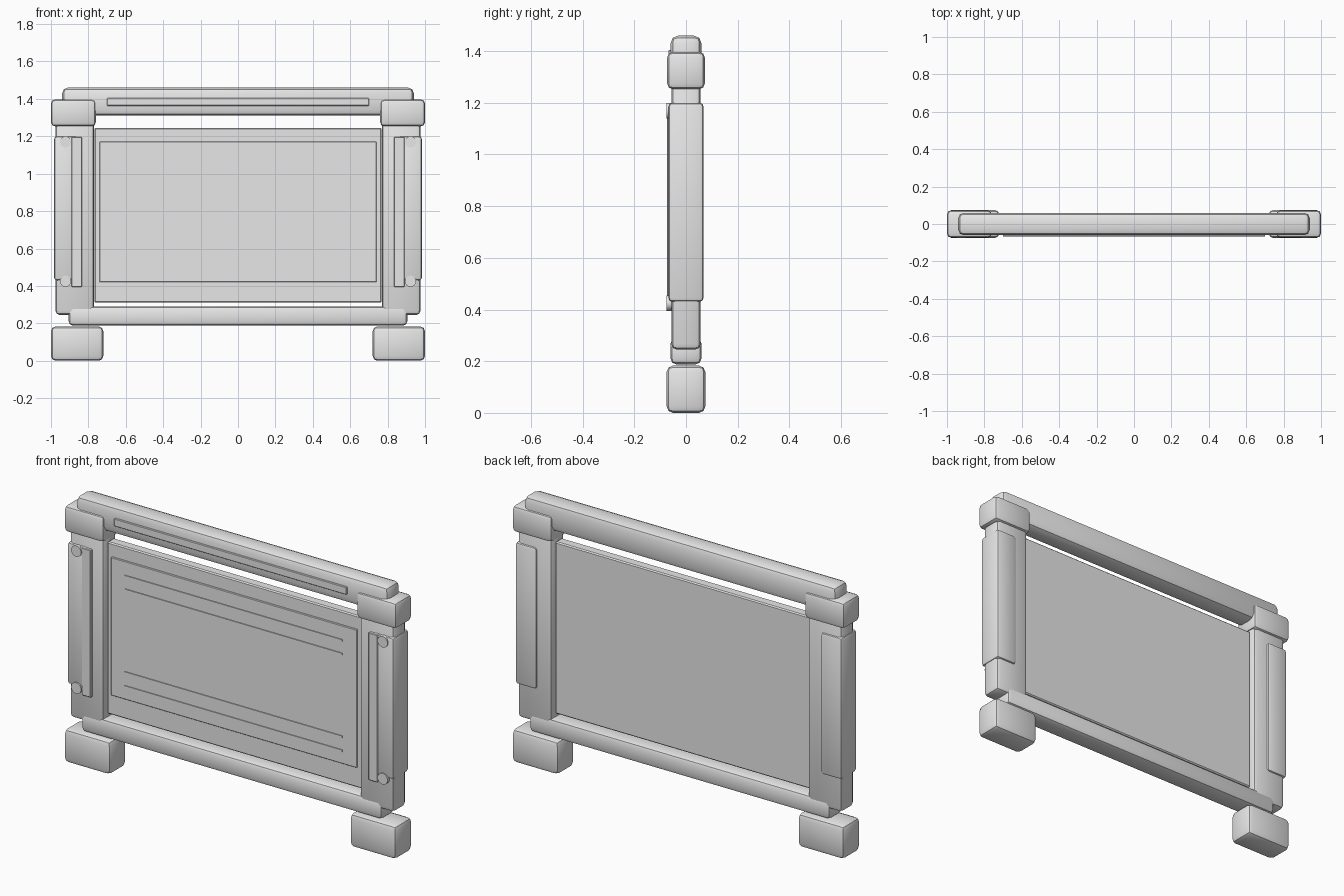
import bpy, math

cube = bpy.data.objects.get("Cube")
if cube:
    bpy.data.objects.remove(cube, do_unlink=True)

# Single grey finish
grey = bpy.data.materials.new("plain grey")
grey.use_nodes = True
colour = (0.8, 0.8, 0.8, 1)
grey.diffuse_color = colour
grey.node_tree.nodes["Principled BSDF"].inputs["Base Color"].default_value = colour


def finish(obj, name, bevel, segments):
    """Name the part, give it its finish and round its edges."""
    obj.name = obj.data.name = name
    obj.data.materials.append(grey)
    if bevel:
        mod = obj.modifiers.new("rounded_edges", "BEVEL")
        mod.width = bevel
        mod.segments = segments
        bpy.ops.object.modifier_apply(modifier=mod.name)
    bpy.ops.object.shade_smooth_by_angle(angle=math.radians(30))
    return obj


def box(name, x, y, z, bevel=0.0, segments=2):
    """Rounded box spanning the (low, high) pairs x, y and z."""
    spans = (x, y, z)
    bpy.ops.mesh.primitive_cube_add(size=1, location=[(a + b) / 2 for a, b in spans])
    obj = bpy.context.object
    obj.scale = [b - a for a, b in spans]
    bpy.ops.object.transform_apply(location=False, rotation=False, scale=True)
    return finish(obj, name, bevel, segments)


def bolt(name, x, z):
    """Round bolt head on the front of a post."""
    bpy.ops.mesh.primitive_cylinder_add(vertices=20, radius=0.03, depth=0.03,
                                        location=(x, -0.06, z),
                                        rotation=(math.pi / 2, 0, 0))
    return finish(bpy.context.object, name, 0, 1)


# Rails across the top and bottom
box("top_rail", (-0.94, 0.94), (-0.06, 0.06), (1.31, 1.46), 0.03)
box("top_rail_plate", (-0.7, 0.7), (-0.068, -0.05), (1.363, 1.405), 0.003, 1)
box("bottom_rail", (-0.905, 0.905), (-0.06, 0.06), (0.188, 0.29), 0.022)

# Board with a raised front sheet and thin ribs
box("board", (-0.768, 0.768), (-0.028, 0.028), (0.31, 1.245), 0.006, 1)
box("board_sheet", (-0.74, 0.74), (-0.036, -0.02), (0.42, 1.172), 0.003, 1)
for i, z in enumerate((1.092, 1.018, 0.568, 0.492)):
    box(f"board_rib_{i + 1}", (-0.655, 0.655), (-0.041, -0.03), (z - 0.005, z + 0.005))

# Left and right supports
for side, s in (("left", 1), ("right", -1)):
    def span(a, b):
        return tuple(sorted((s * a, s * b)))

    box(f"{side}_foot", span(0.72, 1.0), (-0.075, 0.075), (0.0, 0.183), 0.025)
    box(f"{side}_post", span(0.77, 0.976), (-0.057, 0.057), (0.245, 1.33), 0.022)
    box(f"{side}_post_cap", span(0.76, 1.0), (-0.073, 0.073), (1.253, 1.397), 0.022)
    box(f"{side}_side_guard", span(0.855, 0.983), (-0.068, 0.068), (0.43, 1.2), 0.015)
    box(f"{side}_front_strip", span(0.835, 0.89), (-0.073, -0.05), (0.395, 1.197), 0.003, 1)
    for level, z in (("lower", 0.425), ("upper", 1.17)):
        bolt(f"{side}_{level}_bolt", s * 0.922, z)
